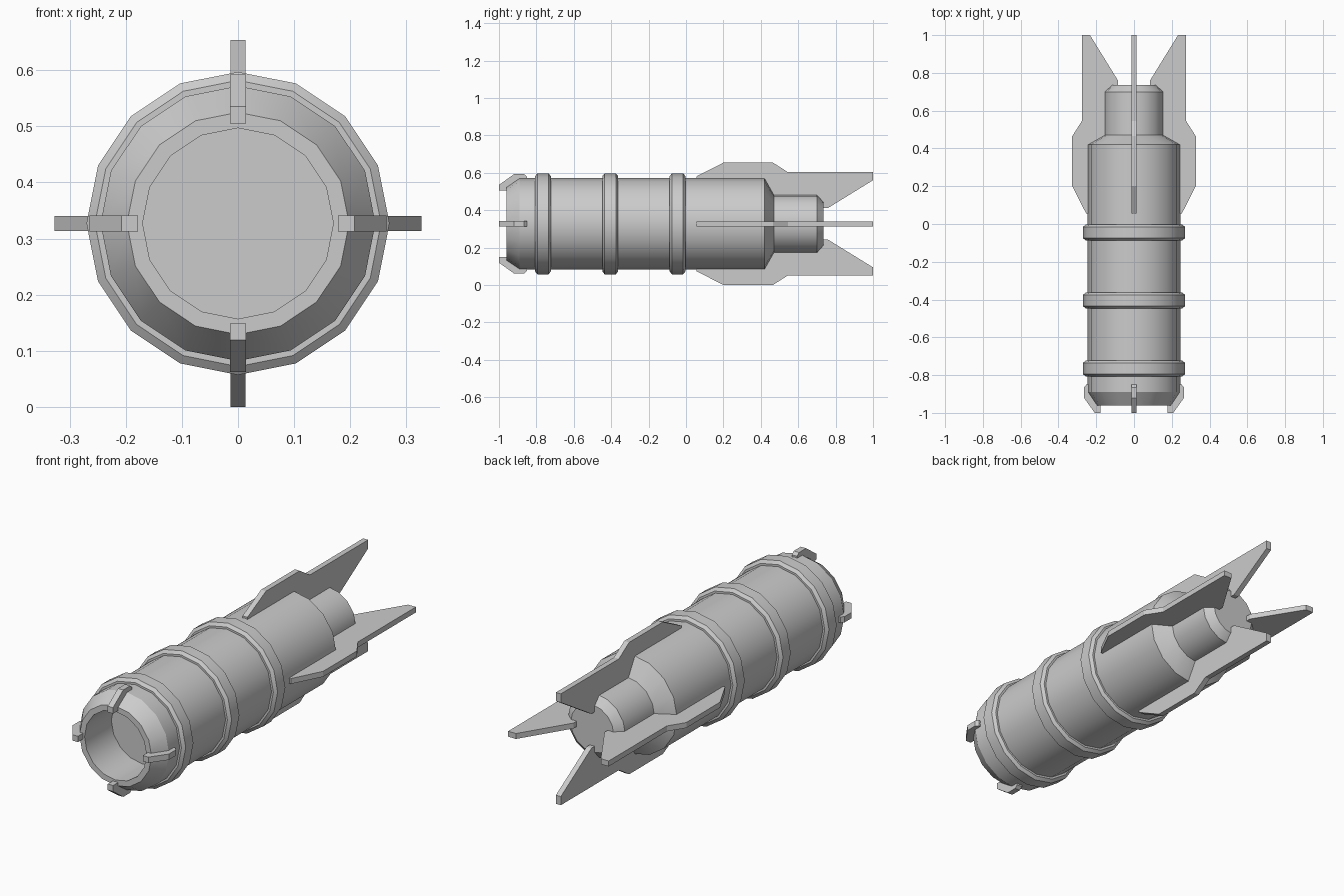
import bpy, bmesh, math
from mathutils import Matrix

if "Cube" in bpy.data.objects:
    bpy.data.objects.remove(bpy.data.objects["Cube"])

AXIS_Z = 0.327
SIDES = 16


def finish(name, bm, angle=30):
    bmesh.ops.recalc_face_normals(bm, faces=bm.faces[:])
    mesh = bpy.data.meshes.new(name)
    bm.to_mesh(mesh)
    bm.free()
    obj = bpy.data.objects.new(name, mesh)
    bpy.context.collection.objects.link(obj)
    obj.location.z = AXIS_Z
    if angle:
        bpy.ops.object.select_all(action='DESELECT')
        obj.select_set(True)
        bpy.context.view_layer.objects.active = obj
        bpy.ops.object.shade_smooth_by_angle(angle=math.radians(angle))
    return obj


def lathe(name, profile, closed=False):
    """Turn a (y, radius) profile about the y axis."""
    bm = bmesh.new()
    loops = []
    for y, r in profile:
        loops.append([bm.verts.new((r * math.cos(a), y, r * math.sin(a)))
                      for a in (2 * math.pi * i / SIDES for i in range(SIDES))])
    pairs = list(zip(loops, loops[1:]))
    if closed:
        pairs.append((loops[-1], loops[0]))
    else:
        bm.faces.new(loops[0])
        bm.faces.new(loops[-1])
    for a, b in pairs:
        for i in range(SIDES):
            j = (i + 1) % SIDES
            bm.faces.new((a[i], a[j], b[j], b[i]))
    return finish(name, bm)


def plate(name, profile, thickness, turn):
    """Extrude a (y, radius) outline into a plate and turn it about the y axis."""
    bm = bmesh.new()
    face = bm.faces.new([bm.verts.new((-thickness / 2, y, r)) for y, r in profile])
    ext = bmesh.ops.extrude_face_region(bm, geom=[face])
    verts = [v for v in ext['geom'] if isinstance(v, bmesh.types.BMVert)]
    bmesh.ops.translate(bm, verts=verts, vec=(thickness, 0, 0))
    bmesh.ops.transform(bm, matrix=Matrix.Rotation(turn, 4, 'Y'), verts=bm.verts[:])
    return finish(name, bm, 0)


# Main body: recessed nose, tube, tapered shoulder and narrow tail
lathe("body", [(-0.75, 0.17), (-0.96, 0.17), (-0.96, 0.198), (-0.89, 0.245),
               (0.42, 0.245), (0.47, 0.157), (0.70, 0.157), (0.735, 0.118)])

# Raised bands around the body
for n, y in enumerate((-0.765, -0.405, -0.045)):
    lathe(f"band_{n + 1}", [(y - 0.042, 0.235), (y - 0.042, 0.255), (y - 0.03, 0.27),
                            (y + 0.03, 0.27), (y + 0.042, 0.255), (y + 0.042, 0.235)],
          closed=True)

# Four tail fins and four nose claws
fin = [(0.055, 0.22), (0.055, 0.253), (0.20, 0.327), (0.465, 0.327), (0.545, 0.276),
       (1.0, 0.276), (1.0, 0.233), (0.76, 0.085), (0.72, 0.085), (0.45, 0.14), (0.40, 0.22)]
claw = [(-1.0, 0.178), (-1.0, 0.208), (-0.92, 0.265), (-0.865, 0.265),
        (-0.85, 0.252), (-0.85, 0.235), (-0.89, 0.235), (-0.958, 0.185), (-0.958, 0.178)]
for k in range(4):
    plate(f"tail_fin_{k + 1}", fin, 0.027, k * math.pi / 2)
    plate(f"nose_claw_{k + 1}", claw, 0.029, k * math.pi / 2)
